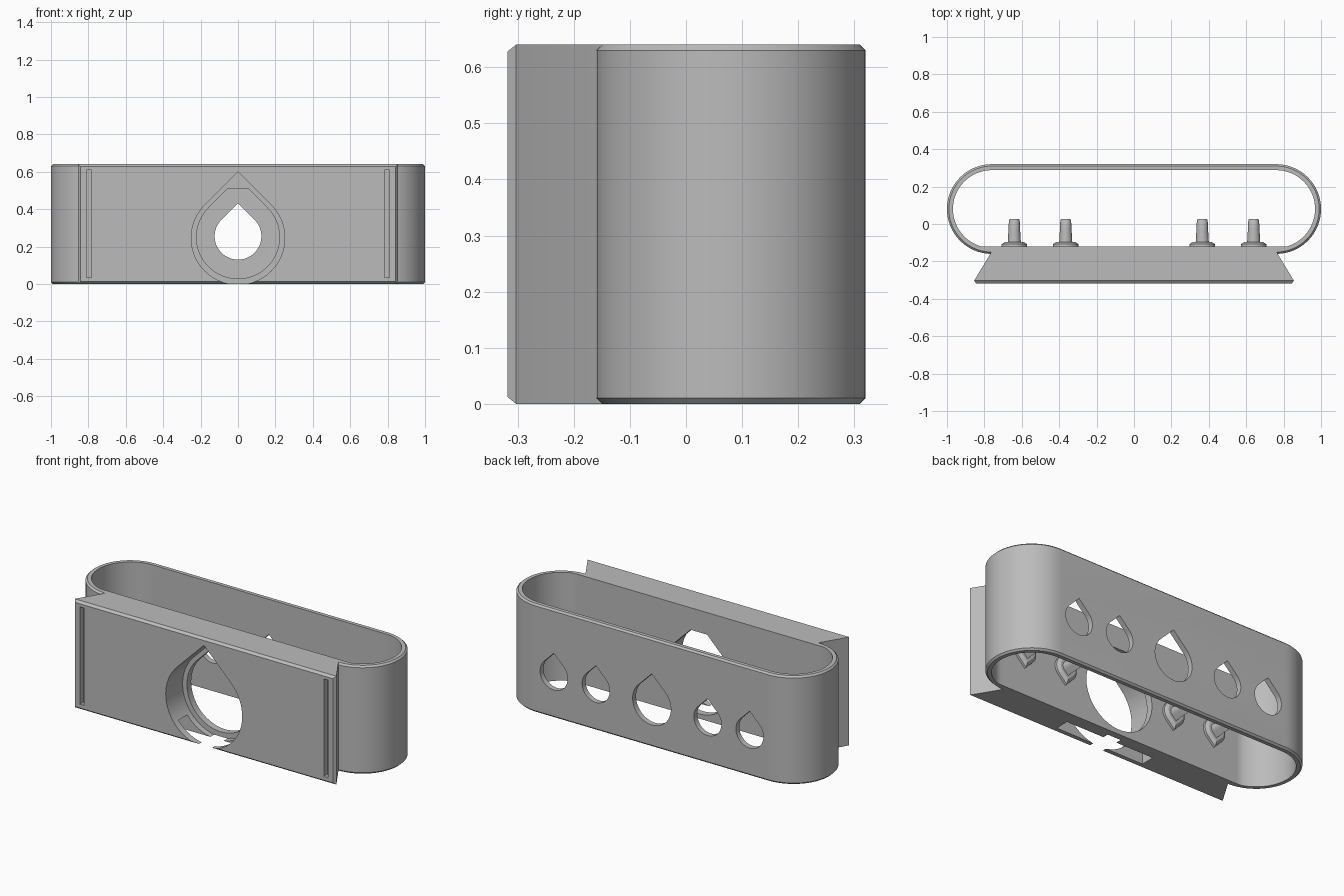
import bpy, bmesh
from math import sin, cos, pi, radians, sqrt

if "Cube" in bpy.data.objects:
    bpy.data.objects.remove(bpy.data.objects["Cube"], do_unlink=True)

grey = bpy.data.materials.new("plain_grey")
grey.use_nodes = True
grey.diffuse_color = (0.5, 0.5, 0.5, 1)
grey.node_tree.nodes["Principled BSDF"].inputs["Base Color"].default_value = (0.5, 0.5, 0.5, 1)

HEIGHT, HOLE_Z = 0.64, 0.255
MID_Y, RADIUS, HALF = 0.08, 0.24, 0.76
INNER_FRONT = -0.12


def loft(name, rings):
    """Skin a closed solid through matching rings of points."""
    bm = bmesh.new()
    loops = [[bm.verts.new(p) for p in ring] for ring in rings]
    n = len(loops[0])
    for a, b in zip(loops, loops[1:]):
        for i in range(n):
            j = (i + 1) % n
            bm.faces.new((a[i], a[j], b[j], b[i]))
    bm.faces.new(loops[0])
    bm.faces.new(loops[-1])
    bmesh.ops.recalc_face_normals(bm, faces=bm.faces)
    mesh = bpy.data.meshes.new(name)
    bm.to_mesh(mesh)
    bm.free()
    mesh.materials.append(grey)
    obj = bpy.data.objects.new(name, mesh)
    bpy.context.collection.objects.link(obj)
    return obj


def stadium(r, z, front=-1, steps=32):
    """Long rounded outline, optionally flattened at the front."""
    pts = []
    for side in (1, -1):
        for i in range(steps + 1):
            a = -pi / 2 + pi * i / steps
            pts.append((side * (HALF + r * cos(a)),
                        max(MID_Y + side * r * sin(a), front), z))
    return pts


def drop(x, y, z, r, flip=1, crop=None, steps=48):
    """Teardrop outline facing the front; flip=-1 points it down."""
    pts = []
    for i in range(steps + 1):
        a = radians(45) - radians(270) * i / steps
        pts.append((x + r * cos(a), y, z + flip * r * sin(a)))
    tip = r * sqrt(2)
    if crop:
        w = tip - crop
        pts += [(x - w, y, z + crop), (x + w, y, z + crop)]
    else:
        pts.append((x, y, z + flip * tip))
    return pts


def drop_prism(name, x, z, r, y0, y1, crop=None):
    return loft(name, [drop(x, y, z, r, 1, crop) for y in (y0, y1)])


def rect(w, y, z0, z1):
    return [(-w, y, z0), (w, y, z0), (w, y, z1), (-w, y, z1)]


def box(name, x0, x1, y0, y1, z0, z1):
    return loft(name, [[(x0, y, z0), (x1, y, z0), (x1, y, z1), (x0, y, z1)]
                       for y in (y0, y1)])


def combine(target, other, operation):
    other.hide_render = True
    mod = target.modifiers.new(operation, 'BOOLEAN')
    mod.operation, mod.solver, mod.object = operation, 'EXACT', other
    bpy.context.view_layer.objects.active = target
    bpy.ops.object.modifier_apply(modifier=mod.name)
    bpy.data.objects.remove(other, do_unlink=True)


def smooth(obj):
    bpy.ops.object.select_all(action='DESELECT')
    obj.select_set(True)
    bpy.context.view_layer.objects.active = obj
    bpy.ops.object.shade_smooth_by_angle(angle=radians(25))


# Rounded sleeve with chamfered rims
c = 0.01
body = loft("sleeve_body", [stadium(RADIUS - c, 0), stadium(RADIUS, c),
                            stadium(RADIUS, HEIGHT - c), stadium(RADIUS - c, HEIGHT)])

# Dovetail mounting block on the front
rail = loft("dovetail_block", [
    rect(0.843, -0.318, 0.012, HEIGHT - 0.012),
    rect(0.855, -0.303, 0, HEIGHT),
    rect(0.768, -0.16, 0, HEIGHT),
    rect(0.745, -0.11, 0, HEIGHT)])
combine(body, rail, 'UNION')

# Open interior
combine(body, loft("cavity", [stadium(0.208, z, INNER_FRONT) for z in (-0.1, HEIGHT + 0.1)]),
        'DIFFERENCE')

# Large stepped teardrop window in the front
combine(body, drop_prism("front_recess", 0, 0.246, 0.25, -0.4, -0.16), 'DIFFERENCE')
combine(body, drop_prism("front_window", 0, 0.25, 0.222, -0.2, -0.05, 0.26), 'DIFFERENCE')

# Hidden channel under the block and the two narrow front grooves
combine(body, box("bottom_channel", -0.29, 0.29, -0.278, -0.195, -0.1, 0.09), 'DIFFERENCE')
for s in (-1, 1):
    combine(body, box("groove", s * 0.797 - 0.013, s * 0.797 + 0.013, -0.4, -0.285, 0.035, 0.61),
            'DIFFERENCE')

# Teardrop holes in the back wall
for x, r in ((0, 0.125), (0.365, 0.09), (-0.365, 0.09), (0.64, 0.09), (-0.64, 0.09)):
    combine(body, drop_prism("back_hole", x, HOLE_Z, r, 0.2, 0.4), 'DIFFERENCE')
smooth(body)

# Pegs with flared feet on the inner front wall
peg_steps = ((-0.13, 0.07), (-0.108, 0.068), (-0.096, 0.05), (-0.096, 0.035),
             (-0.03, 0.031), (0.018, 0.029), (0.028, 0.024))
for i, x in enumerate((-0.64, -0.365, 0.365, 0.64)):
    peg = loft(f"inner_peg_{i + 1}",
               [drop(x, y, HOLE_Z, r, -1, steps=24) for y, r in peg_steps])
    smooth(peg)
